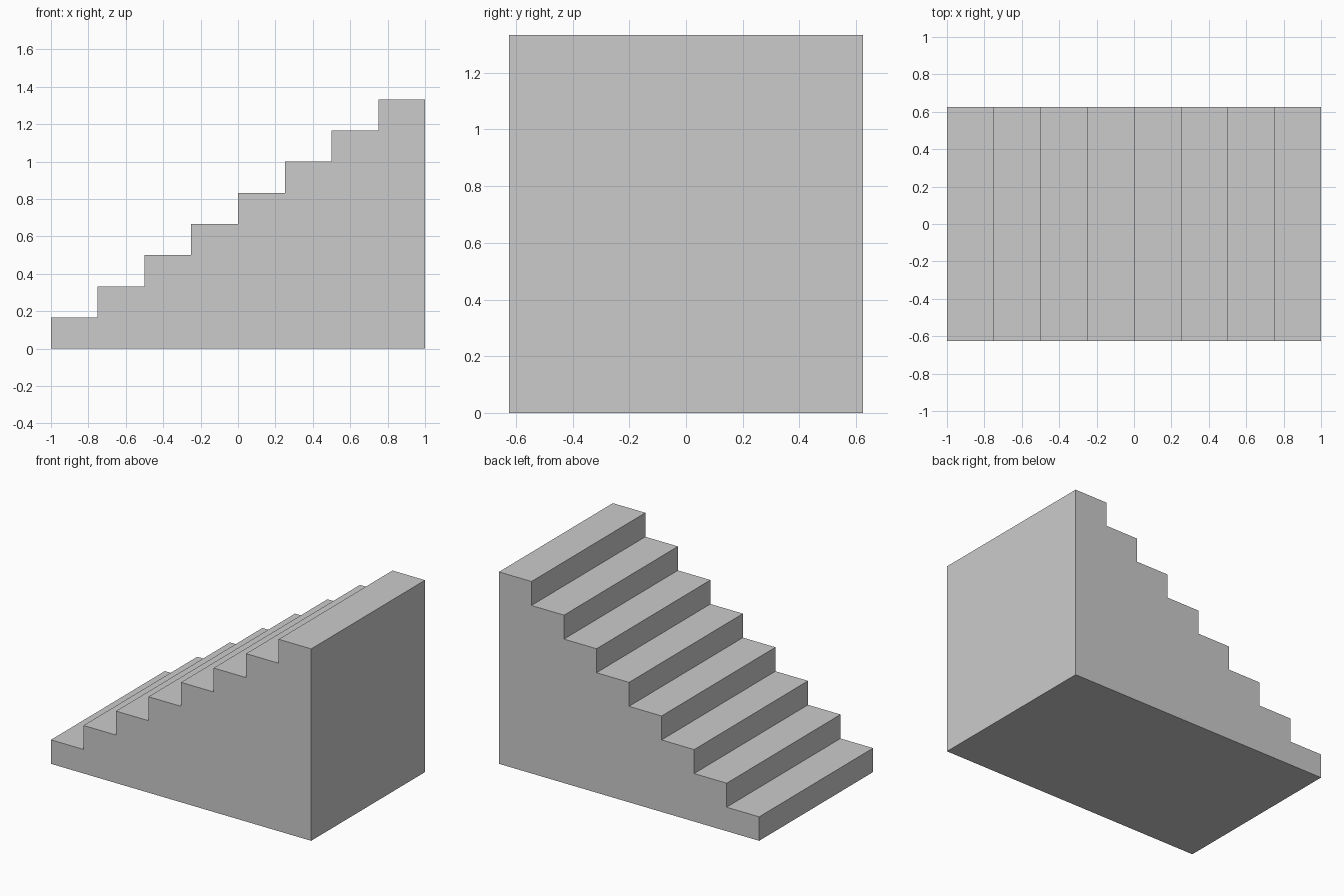
import bpy
import bmesh

if "Cube" in bpy.data.objects:
    bpy.data.objects.remove(bpy.data.objects["Cube"])

STEPS = 8
RUN = 2.0 / STEPS        # tread depth
RISE = 4.0 / 3 / STEPS   # step height
HALF_WIDTH = 0.625

# Side profile of the solid staircase, climbing towards +x
profile = [(1.0, 0.0), (-1.0, 0.0)]
for i in range(STEPS):
    x = -1.0 + i * RUN
    z = (i + 1) * RISE
    if i:
        profile.append((x, i * RISE))
    profile.append((x, z))
profile.append((1.0, STEPS * RISE))

# Profile face, extruded across the width
bm = bmesh.new()
side = bm.faces.new([bm.verts.new((x, -HALF_WIDTH, z)) for x, z in profile])
result = bmesh.ops.extrude_face_region(bm, geom=[side], use_keep_orig=True)
moved = [v for v in result["geom"] if isinstance(v, bmesh.types.BMVert)]
bmesh.ops.translate(bm, verts=moved, vec=(0, 2 * HALF_WIDTH, 0))
bmesh.ops.recalc_face_normals(bm, faces=bm.faces)

mesh = bpy.data.meshes.new("staircase")
bm.to_mesh(mesh)
bm.free()
staircase = bpy.data.objects.new("staircase", mesh)
bpy.context.collection.objects.link(staircase)
